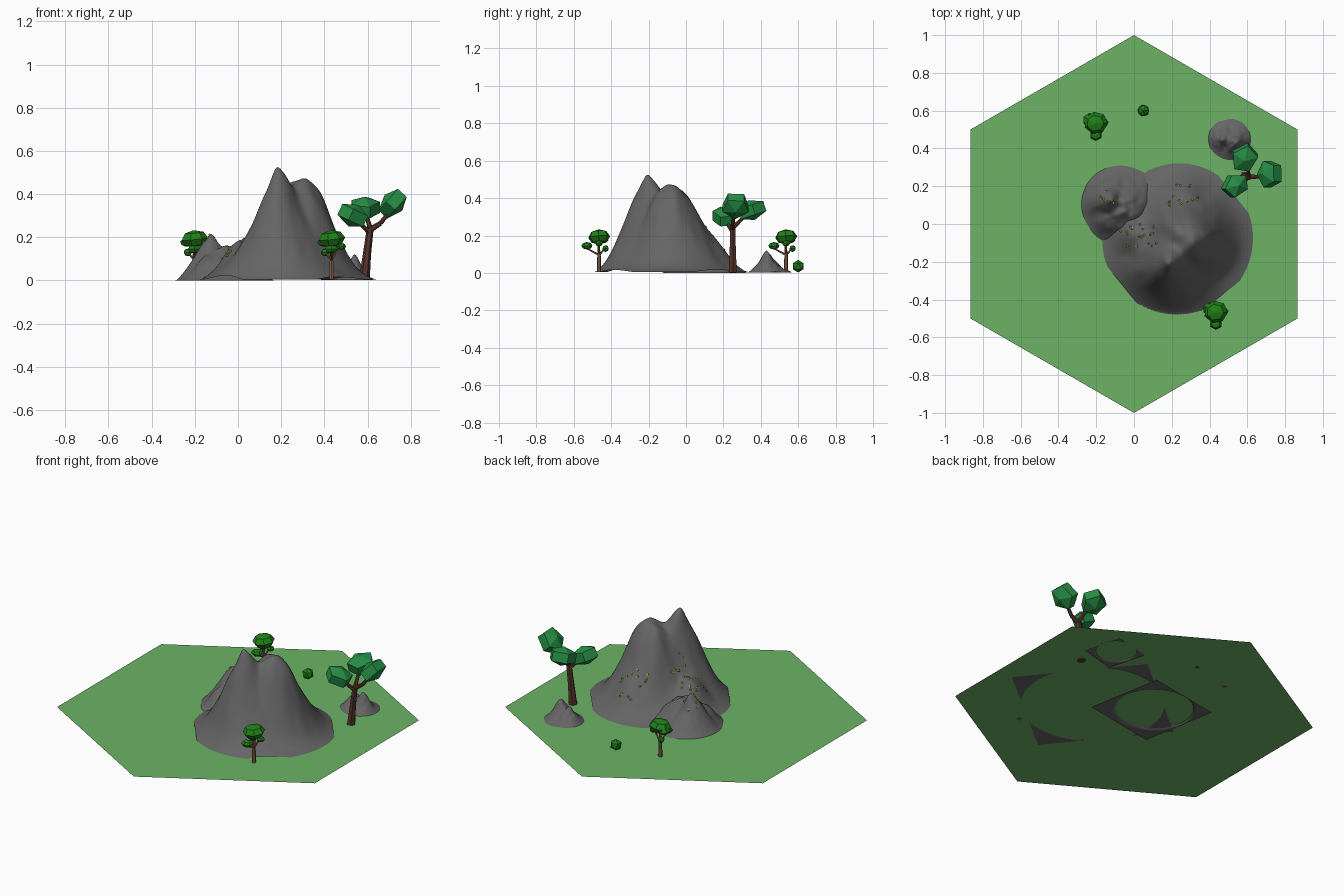
import bpy, bmesh, math, random
from mathutils import Vector, Matrix, noise

if "Cube" in bpy.data.objects:
    bpy.data.objects.remove(bpy.data.objects["Cube"])

random.seed(4)
GROUND = 0.008


def mat(name, rgb):
    m = bpy.data.materials.new(name)
    m.diffuse_color = (*rgb, 1)
    m.use_nodes = True
    m.node_tree.nodes["Principled BSDF"].inputs["Base Color"].default_value = m.diffuse_color
    return m


GRASS = mat("grass", (0.15, 0.45, 0.13))
STONE = mat("stone", (0.13, 0.13, 0.13))
GOLD = mat("gold", (0.6, 0.5, 0.02))
BARK = mat("dark_bark", (0.09, 0.035, 0.025))
BARK2 = mat("light_bark", (0.25, 0.12, 0.06))
LEAF = mat("leaf", (0.02, 0.27, 0.06))
LEAF2 = mat("bright_leaf", (0.015, 0.22, 0.01))


def finish(bm, name, m, smooth=False):
    bmesh.ops.recalc_face_normals(bm, faces=bm.faces)
    me = bpy.data.meshes.new(name)
    bm.to_mesh(me)
    bm.free()
    me.materials.append(m)
    for p in me.polygons:
        p.use_smooth = smooth
    ob = bpy.data.objects.new(name, me)
    bpy.context.collection.objects.link(ob)
    return ob


# hexagonal ground tile
bm = bmesh.new()
bm.faces.new([bm.verts.new((math.sin(k * math.pi / 3), math.cos(k * math.pi / 3), GROUND))
              for k in range(5, -1, -1)])
finish(bm, "ground_tile", GRASS)


# height field: blended peaks (x, y, height, radius, sharpness) fading to a round rim
def make_height(center, radius, peaks, rim, rough, seed):
    def height(x, y):
        dx, dy = x - center[0], y - center[1]
        wob = 1 + 0.06 * noise.noise(Vector((dx, dy, seed)).normalized() * 1.7 + Vector((0, 0, seed)))
        d = math.hypot(dx, dy) / (radius * wob)
        if d >= 1:
            return rim
        s = sum((h * math.exp(-(math.hypot(x - px, y - py) / r) ** p)) ** 5
                for px, py, h, r, p in peaks) ** 0.2
        n = noise.noise(Vector((x, y, seed * 0.37)) * (3.2 / radius))
        n += 0.5 * noise.noise(Vector((x, y, seed)) * (6.5 / radius))
        return rim + max(0.0, (s * (1 + rough * n) + 0.012) * (1 - d ** 5))
    return height


def landscape(name, center, side, angle, cells, height):
    bm = bmesh.new()
    bmesh.ops.create_grid(bm, x_segments=cells, y_segments=cells, size=side / 2,
                          matrix=Matrix.Translation((*center, 0)) @ Matrix.Rotation(math.radians(angle), 4, 'Z'))
    for v in bm.verts:
        v.co.z = height(v.co.x, v.co.y)
    finish(bm, name, STONE, True)


main_h = make_height((0.23, -0.08), 0.40, [
    (0.18, -0.21, 0.50, 0.155, 1.35),
    (0.27, -0.055, 0.43, 0.20, 2.0),
    (0.32, -0.10, 0.38, 0.17, 2.4),
    (0.20, -0.20, 0.34, 0.19, 2.4),
    (0.02, -0.06, 0.18, 0.13, 2.0),
    (0.27, 0.14, 0.17, 0.13, 2.0)], 0.005, 0.10, 3.0)
side_h = make_height((-0.06, 0.10), 0.225, [
    (-0.135, 0.13, 0.19, 0.10, 1.5),
    (-0.04, 0.08, 0.15, 0.13, 2.0),
    (-0.13, 0.02, 0.10, 0.09, 2.0)], 0.0, 0.18, 7.0)
tiny_h = make_height((0.505, 0.45), 0.115, [
    (0.535, 0.43, 0.105, 0.05, 1.5),
    (0.47, 0.45, 0.075, 0.05, 1.8)], 0.003, 0.25, 11.0)
landscape("main_mountain", (0.23, -0.08), 0.76, 39, 72, main_h)
landscape("side_mountain", (-0.05, 0.09), 0.47, 10, 56, side_h)
landscape("small_rock", (0.505, 0.435), 0.235, 15, 36, tiny_h)


# gold nuggets scattered on the rock faces
bm = bmesh.new()
for cx, cy, rx, ry, count in ((0.02, -0.06, 0.10, 0.07, 22), (0.26, 0.15, 0.08, 0.06, 14),
                              (-0.13, 0.14, 0.06, 0.04, 8)):
    for _ in range(count):
        x = cx + random.uniform(-rx, rx)
        y = cy + random.uniform(-ry, ry)
        z = max(main_h(x, y), side_h(x, y))
        bmesh.ops.create_cube(bm, size=0.009, matrix=Matrix.Translation((x, y, z))
                              @ Matrix.Rotation(random.random() * 3, 4, (1, 1, 0.5)))
finish(bm, "gold_nuggets", GOLD)


# tapered limb through (point, radius) pairs
def limb(bm, path, sides=6):
    for (a, ra), (b, rb) in zip(path, path[1:]):
        a, b = Vector(a), Vector(b)
        d = b - a
        rot = d.to_track_quat('Z', 'Y').to_matrix().to_4x4()
        bmesh.ops.create_cone(bm, cap_ends=True, segments=sides, radius1=ra, radius2=rb,
                              depth=d.length, matrix=Matrix.Translation((a + b) / 2) @ rot)


# chunky faceted leaf clump
def clump(bm, loc, size, tilt=(0, 0, 0), sides=5, rings=3):
    m = Matrix.Translation(loc)
    for ang, ax in zip(tilt, 'XYZ'):
        m = m @ Matrix.Rotation(math.radians(ang), 4, ax)
    bmesh.ops.create_uvsphere(bm, u_segments=sides, v_segments=rings, radius=1,
                              matrix=m @ Matrix.Diagonal((*size, 1)))


# large tree
bm = bmesh.new()
limb(bm, [((0.585, 0.25, 0.005), 0.025), ((0.597, 0.25, 0.12), 0.019), ((0.612, 0.25, 0.24), 0.016)])
limb(bm, [((0.612, 0.25, 0.235), 0.014), ((0.66, 0.25, 0.265), 0.011), ((0.71, 0.26, 0.33), 0.008)])
limb(bm, [((0.61, 0.25, 0.22), 0.013), ((0.55, 0.21, 0.28), 0.008)])
limb(bm, [((0.612, 0.25, 0.24), 0.012), ((0.59, 0.33, 0.32), 0.008)])
finish(bm, "large_tree_trunk", BARK)
bm = bmesh.new()
clump(bm, (0.72, 0.265, 0.36), (0.085, 0.085, 0.055), (0, -48, 20))
clump(bm, (0.535, 0.205, 0.30), (0.085, 0.07, 0.055), (0, 25, 30))
clump(bm, (0.585, 0.35, 0.335), (0.09, 0.08, 0.055), (18, 0, 60))
finish(bm, "large_tree_crown", LEAF)


# two matching small trees
def small_tree(name, x, y):
    def P(dx, dy, z):
        return (x + dx, y + dy, z)
    bm = bmesh.new()
    limb(bm, [(P(0, 0, 0.005), 0.012), (P(0, 0, 0.10), 0.009), (P(0.002, -0.004, 0.17), 0.007)])
    for dx, dy, z in ((-0.03, 0.03, 0.13), (0.035, 0.0, 0.15), (0.0, -0.065, 0.13)):
        limb(bm, [(P(0, 0, 0.095), 0.006), (P(dx, dy, z), 0.004)], 5)
    finish(bm, name + "_trunk", BARK2)
    bm = bmesh.new()
    clump(bm, P(0.0, 0.0, 0.193), (0.064, 0.06, 0.04), (4, -6, 10), 7, 4)
    clump(bm, P(-0.04, 0.015, 0.175), (0.03, 0.035, 0.018), (0, 10, 0), 6, 4)
    clump(bm, P(-0.03, 0.035, 0.13), (0.02, 0.018, 0.018), (0, 0, 20), 6, 4)
    clump(bm, P(0.045, 0.0, 0.158), (0.024, 0.02, 0.016), (0, 0, 40), 6, 4)
    clump(bm, P(0.0, -0.065, 0.145), (0.034, 0.03, 0.02), (0, 0, 0), 6, 4)
    finish(bm, name + "_crown", LEAF2)


small_tree("front_small_tree", 0.433, -0.465)
small_tree("back_small_tree", -0.202, 0.535)

# bush
bm = bmesh.new()
bmesh.ops.create_icosphere(bm, subdivisions=1, radius=0.034, matrix=Matrix.Translation((0.05, 0.6, 0.036)))
finish(bm, "bush", LEAF2)
